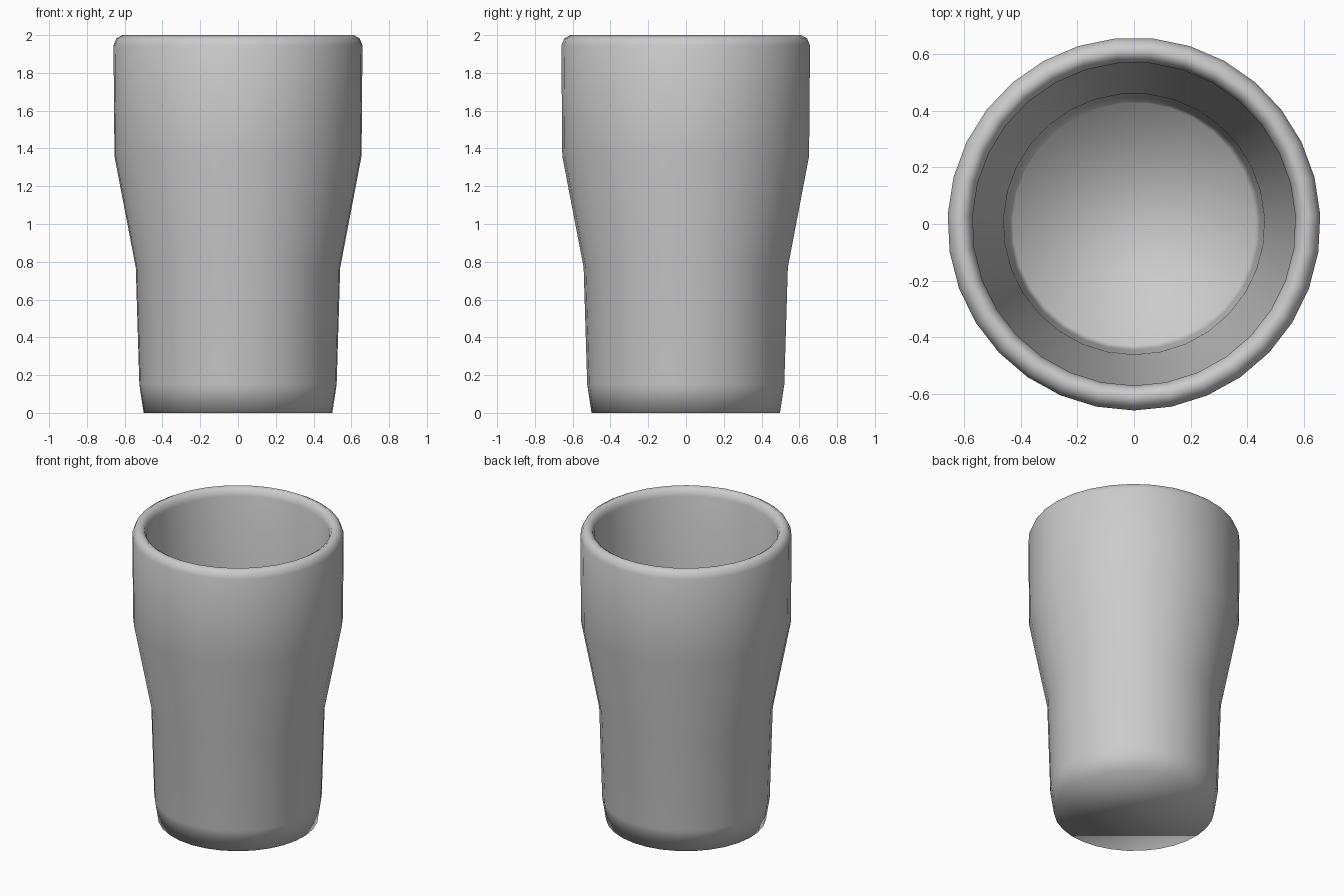
import bpy, bmesh, math

if "Cube" in bpy.data.objects:
    bpy.data.objects.remove(bpy.data.objects["Cube"])

SIDES = 31

# Half cross-section (radius, height): outer wall, rounded rim, inner wall
profile = [
    (0.50, 0.0), (0.523, 0.15), (0.542, 0.77), (0.655, 1.36),
    (0.66, 1.945), (0.645, 1.982), (0.613, 2.0),
    (0.585, 1.982), (0.572, 1.945),
    (0.572, 1.36), (0.462, 0.77), (0.447, 0.16), (0.43, 0.08),
]

bm = bmesh.new()
rings = []
for r, z in profile:
    ring = []
    for i in range(SIDES):
        a = -math.pi / 2 + 2 * math.pi * i / SIDES
        ring.append(bm.verts.new((r * math.cos(a), r * math.sin(a), z)))
    rings.append(ring)

# Walls
for lower, upper in zip(rings, rings[1:]):
    for i in range(SIDES):
        j = (i + 1) % SIDES
        bm.faces.new((lower[i], lower[j], upper[j], upper[i]))

# Underside and inner floor
bm.faces.new(rings[0][::-1])
bm.faces.new(rings[-1])
bmesh.ops.recalc_face_normals(bm, faces=bm.faces)
for f in bm.faces:
    f.smooth = True

mesh = bpy.data.meshes.new("drinking_cup")
bm.to_mesh(mesh)
bm.free()
cup = bpy.data.objects.new("drinking_cup", mesh)
bpy.context.collection.objects.link(cup)
